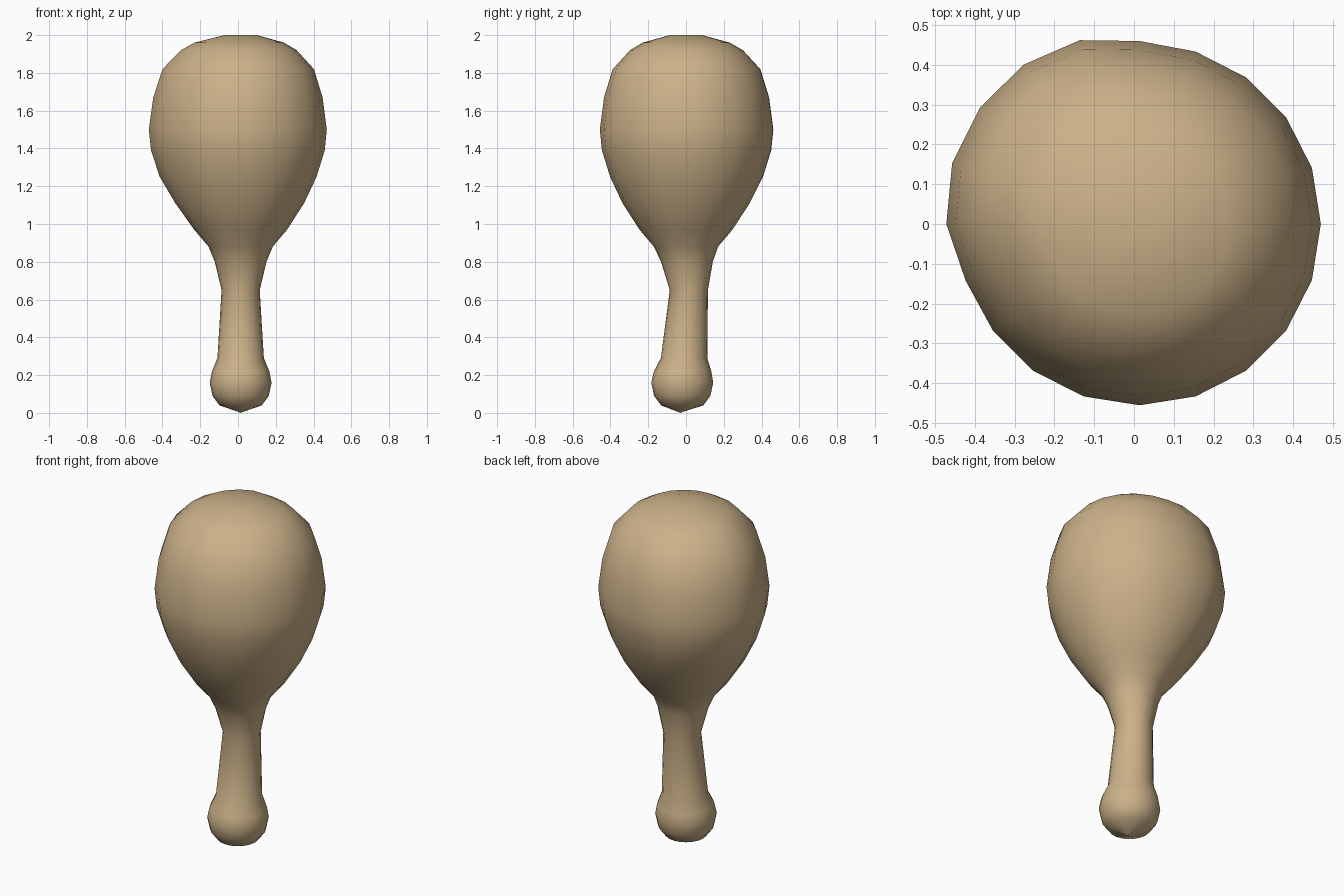
import bpy, bmesh
from math import sin, cos, pi, radians, degrees

if "Cube" in bpy.data.objects:
    bpy.data.objects.remove(bpy.data.objects["Cube"])

SIDES = 20

# Lathe profile: (z, radius, centre y) - the handle leans slightly
profile = [
    (0.005, 0.012, -0.03), (0.04, 0.112, -0.02), (0.09, 0.149, -0.02),
    (0.16, 0.164, -0.02), (0.22, 0.152, -0.018), (0.29, 0.123, -0.01),
    (0.65, 0.101, 0.015), (0.80, 0.137, 0.005), (0.88, 0.170, 0.0),
    (0.97, 0.246, 0.0), (1.11, 0.336, 0.0), (1.25, 0.402, 0.0),
    (1.39, 0.445, 0.0), (1.50, 0.456, 0.0), (1.67, 0.434, 0.0),
    (1.82, 0.388, 0.0), (1.92, 0.297, 0.0), (1.96, 0.230, 0.0),
    (2.00, 0.086, 0.0), (2.00, 0.008, 0.0),
]


def bulge(angle, z):
    """Uneven swelling on the back left of the head."""
    if z < 1.05 or z > 1.99:
        return 1.0
    off = abs(degrees(angle) - 144) / 56
    amount = 0.09 if z > 1.2 else 0.04
    return 1 + amount * max(0.0, 1 - off ** 3)


# Shaker: knob, handle and head in one continuous skin
bm = bmesh.new()
rings = []
for z, r, cy in profile:
    ring = []
    for i in range(SIDES):
        a = 2 * pi * i / SIDES
        rr = r * bulge(a, z)
        ring.append(bm.verts.new((0.014 + rr * cos(a), cy + rr * sin(a), z)))
    rings.append(ring)
for lo, hi in zip(rings, rings[1:]):
    for i in range(SIDES):
        j = (i + 1) % SIDES
        bm.faces.new((lo[i], lo[j], hi[j], hi[i]))

# Closed bottom tip and top
tip = bm.verts.new((0.014, -0.03, 0.0))
top = bm.verts.new((0.014, 0.0, 2.0))
for i in range(SIDES):
    j = (i + 1) % SIDES
    bm.faces.new((rings[0][j], rings[0][i], tip))
    bm.faces.new((rings[-1][i], rings[-1][j], top))
for f in bm.faces:
    f.smooth = True
bmesh.ops.recalc_face_normals(bm, faces=bm.faces)

mesh = bpy.data.meshes.new("shaker")
bm.to_mesh(mesh)
bm.free()
shaker = bpy.data.objects.new("shaker", mesh)
bpy.context.collection.objects.link(shaker)

# Tan wood colour
wood = bpy.data.materials.new("tan_wood")
wood.diffuse_color = (0.60, 0.44, 0.25, 1)
wood.use_nodes = True
wood.node_tree.nodes["Principled BSDF"].inputs["Base Color"].default_value = wood.diffuse_color
mesh.materials.append(wood)
